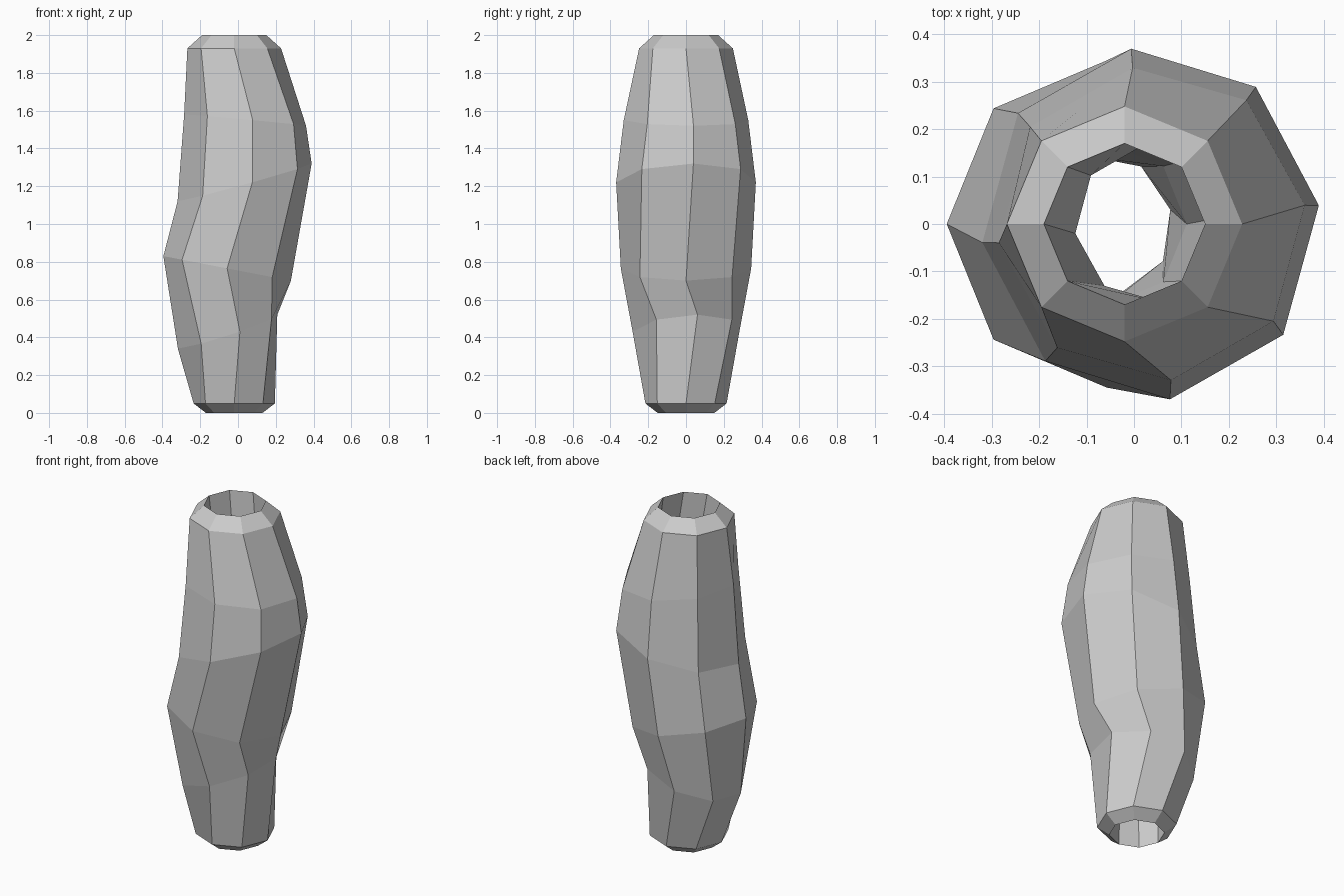
import bpy, bmesh, math

if "Cube" in bpy.data.objects:
    bpy.data.objects.remove(bpy.data.objects["Cube"])

SIDES = 8

# Body rings: centre x, centre z, half width x, half width y, rise of the tilt, twist in degrees
BODY = [
    (-0.055, 0.43, 0.270, 0.290, 0.090, 13.0),
    (-0.0575, 0.765, 0.3375, 0.345, -0.065, 0.0),
    (0.035, 1.22, 0.357, 0.372, 0.100, 6.3),
    (0.0375, 1.55, 0.325, 0.332, -0.030, 7.0),
]
BORE = 0.5  # inner radius as a share of the outer radius


def add_ring(bm, cx, cz, rx, ry, rise, twist, scale=1.0):
    t = math.radians(twist)
    ring = []
    for i in range(SIDES):
        a = 2 * math.pi * i / SIDES
        x, y = rx * scale * math.cos(a), ry * scale * math.sin(a)
        ring.append(bm.verts.new((
            cx + x * math.cos(t) - y * math.sin(t),
            x * math.sin(t) + y * math.cos(t),
            cz + rise * scale * math.cos(a))))
    return ring


def flat_ring(bm, z, r):
    return add_ring(bm, -0.02, z, r, r, 0, 0)


bm = bmesh.new()

# Outer skin up, over the top rim, down the bore and back round the bottom rim
rings = [flat_ring(bm, 0.0, 0.15), flat_ring(bm, 0.05, 0.215)]
rings += [add_ring(bm, *b) for b in BODY]
rings += [flat_ring(bm, 1.93, 0.248), flat_ring(bm, 2.0, 0.17)]
rings += [add_ring(bm, *b, scale=BORE) for b in reversed(BODY)]

for lower, upper in zip(rings, rings[1:] + rings[:1]):
    for i in range(SIDES):
        j = (i + 1) % SIDES
        bm.faces.new((lower[i], lower[j], upper[j], upper[i]))
bmesh.ops.recalc_face_normals(bm, faces=bm.faces)

mesh = bpy.data.meshes.new("hollow_log")
bm.to_mesh(mesh)
bm.free()
bpy.context.collection.objects.link(bpy.data.objects.new("hollow_log", mesh))
